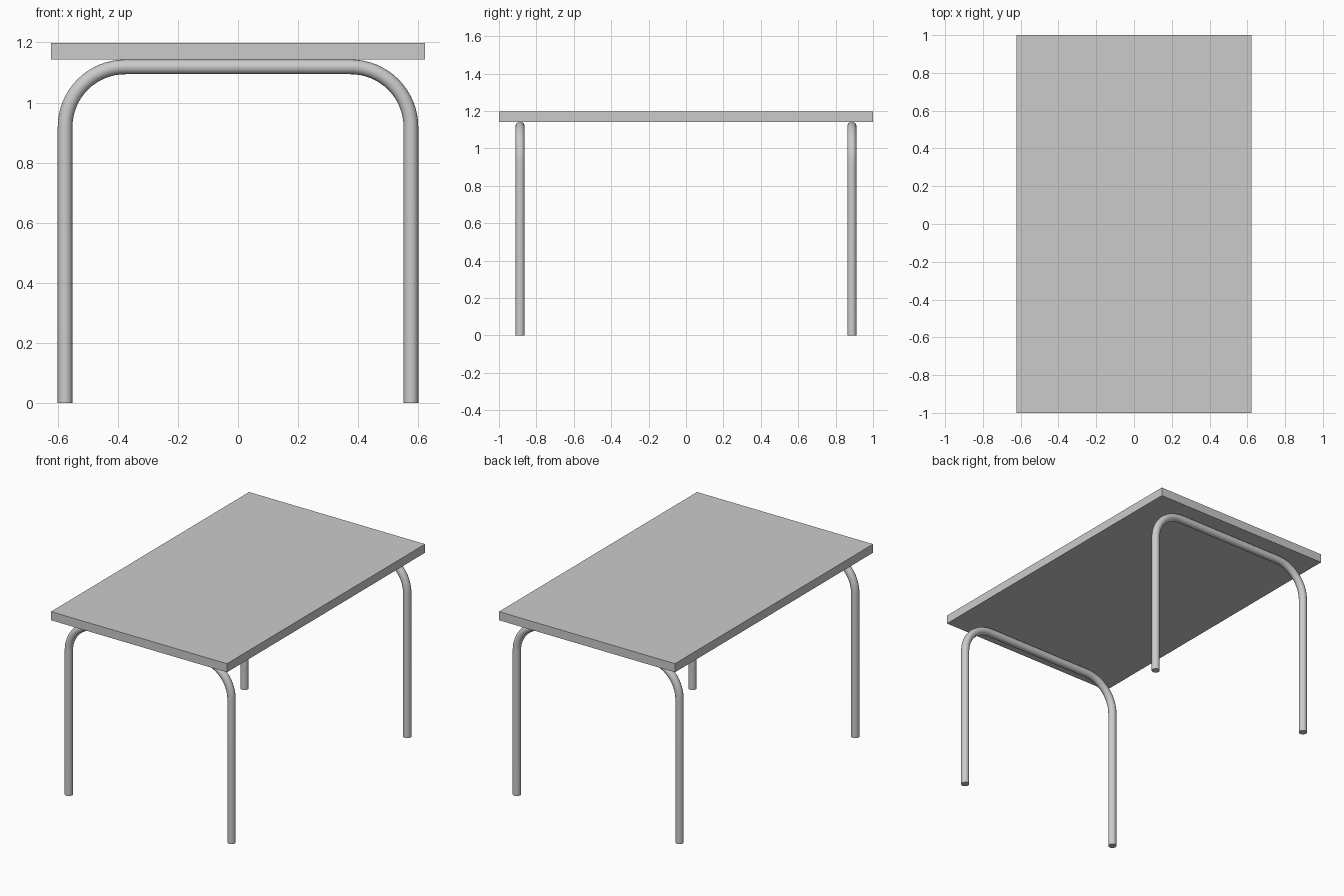
import bpy, math
from mathutils import Vector

if "Cube" in bpy.data.objects:
    bpy.data.objects.remove(bpy.data.objects["Cube"])

grey = bpy.data.materials.new("plain grey")
grey.diffuse_color = (0.6, 0.6, 0.6, 1)
grey.use_nodes = True
grey.node_tree.nodes["Principled BSDF"].inputs["Base Color"].default_value = grey.diffuse_color

# Tabletop slab
bpy.ops.mesh.primitive_cube_add(size=1, location=(0, 0, 1.17))
top = bpy.context.object
top.name = "tabletop"
top.scale = (1.244, 2.0, 0.055)
bpy.ops.object.transform_apply(location=False, rotation=False, scale=True)
top.data.materials.append(grey)

HALF, HEIGHT, BEND, TUBE, STEPS = 0.575, 1.1185, 0.2, 0.0245, 16


def leg_frame(name, y):
    """Bent tube: up one leg, across under the top, down the other."""
    pts = [(-HALF, 0, 0)]
    for side in (-1, 1):
        for i in range(STEPS + 1):
            a = math.radians(90) * i / STEPS
            a = math.pi - a if side < 0 else math.pi / 2 - a
            pts.append((side * (HALF - BEND) + BEND * math.cos(a), 0,
                        HEIGHT - BEND + BEND * math.sin(a)))
    pts.append((HALF, 0, 0))
    curve = bpy.data.curves.new(name, 'CURVE')
    curve.dimensions = '3D'
    curve.bevel_depth = TUBE
    curve.bevel_resolution = 6
    curve.use_fill_caps = True
    spline = curve.splines.new('POLY')
    spline.points.add(len(pts) - 1)
    for p, co in zip(spline.points, pts):
        p.co = (*co, 1)
    obj = bpy.data.objects.new(name, curve)
    bpy.context.collection.objects.link(obj)
    obj.location.y = y
    # Turn the tube into a mesh with smooth sides and sharp ends
    bpy.ops.object.select_all(action='DESELECT')
    obj.select_set(True)
    bpy.context.view_layer.objects.active = obj
    bpy.ops.object.convert(target='MESH')
    obj = bpy.context.object
    obj.name = name
    obj.data.materials.clear()
    obj.data.materials.append(grey)
    bpy.ops.object.shade_smooth_by_angle(angle=math.radians(40))


# Front and back leg frames
leg_frame("front_leg_frame", -0.887)
leg_frame("back_leg_frame", 0.887)
